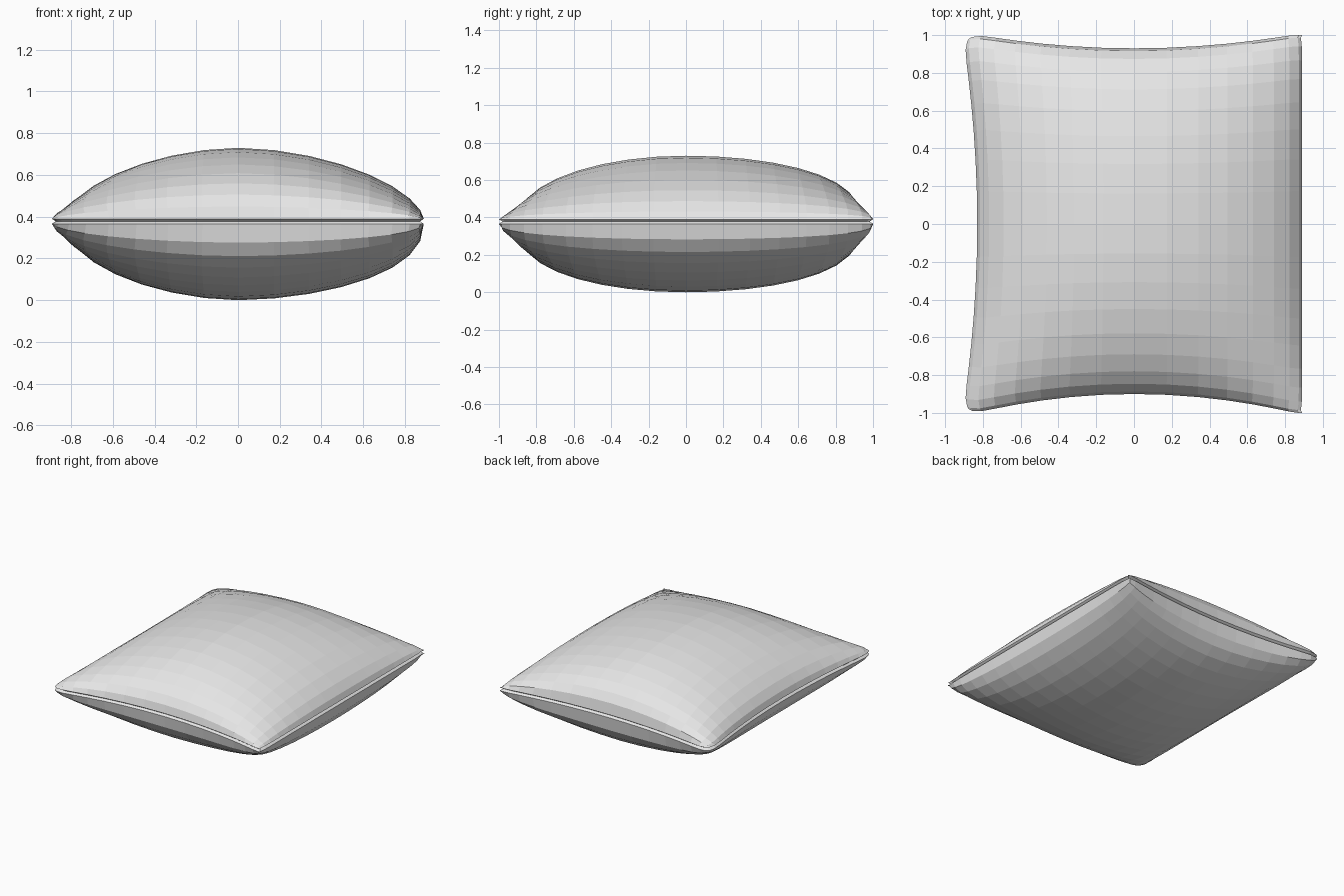
import bpy, bmesh, math

cube = bpy.data.objects.get("Cube")
if cube:
    bpy.data.objects.remove(cube, do_unlink=True)

NX, NY = 16, 18          # panels across the width and the length
SEAM_Z, LIP = 0.378, 0.012


def spread(i, n):
    """Grid parameter from -1 to 1, denser towards the edges."""
    return math.sin(math.pi * (i / n - 0.5))


def outline(u, v):
    """Pinched pillow outline: straight on +x, hollow on the other sides."""
    corner = 0.03 if u < 0 else 0.01
    side = 0.83 + 0.075 * v * v if u < 0 else 0.90 if abs(v) > 0.99 else 0.89
    end = 0.90 + 0.11 * u * u if v < 0 else 0.93 + 0.08 * u * u
    x = u * (side - corner * abs(v) ** 30)
    y = v * (end - corner * abs(u) ** 30)
    return x, y


def puff(u, v, powers):
    """Stuffing height from 0 at the seam to 1 in the middle."""
    left, right, front, back = powers
    across = max(0, 1 - abs(u) ** 1.8) ** (left if u < 0 else right)
    along = max(0, 1 - v * v) ** (front if v < 0 else back)
    return across * along


def add_panel(bm, direction, height, powers):
    """One fabric panel; returns its grid of vertices."""
    grid = []
    for i in range(NX + 1):
        u = spread(i, NX)
        column = []
        for j in range(NY + 1):
            v = spread(j, NY)
            x, y = outline(u, v)
            z = SEAM_Z + direction * (LIP + height * puff(u, v, powers))
            column.append(bm.verts.new((x, y, z)))
        grid.append(column)
    for i in range(NX):
        for j in range(NY):
            bm.faces.new((grid[i][j], grid[i + 1][j],
                          grid[i + 1][j + 1], grid[i][j + 1]))
    return grid


def rim(grid):
    """Vertices round the edge of a panel, in order."""
    return (grid[0][:-1] + [c[-1] for c in grid[:-1]]
            + grid[-1][:0:-1] + [c[0] for c in grid[:0:-1]])


bm = bmesh.new()
top = rim(add_panel(bm, 1, 0.34, (0.60, 0.62, 0.50, 0.40)))
bottom = rim(add_panel(bm, -1, 0.366, (0.54, 0.44, 0.40, 0.36)))

# Seam groove between the two panels
groove = [bm.verts.new((t.co.x * 0.98, t.co.y * 0.98, SEAM_Z)) for t in top]
for a, b in ((top, groove), (groove, bottom)):
    for k in range(len(a)):
        n = (k + 1) % len(a)
        bm.faces.new((a[k], a[n], b[n], b[k]))
bmesh.ops.recalc_face_normals(bm, faces=bm.faces)

mesh = bpy.data.meshes.new("pillow")
bm.to_mesh(mesh)
bm.free()
pillow = bpy.data.objects.new("pillow", mesh)
bpy.context.collection.objects.link(pillow)

# Plain light grey fabric
fabric = bpy.data.materials.new("light grey fabric")
fabric.use_nodes = True
colour = (0.8, 0.8, 0.8, 1)
fabric.diffuse_color = colour
shader = fabric.node_tree.nodes["Principled BSDF"]
shader.inputs["Base Color"].default_value = colour
shader.inputs["Roughness"].default_value = 0.8
mesh.materials.append(fabric)
